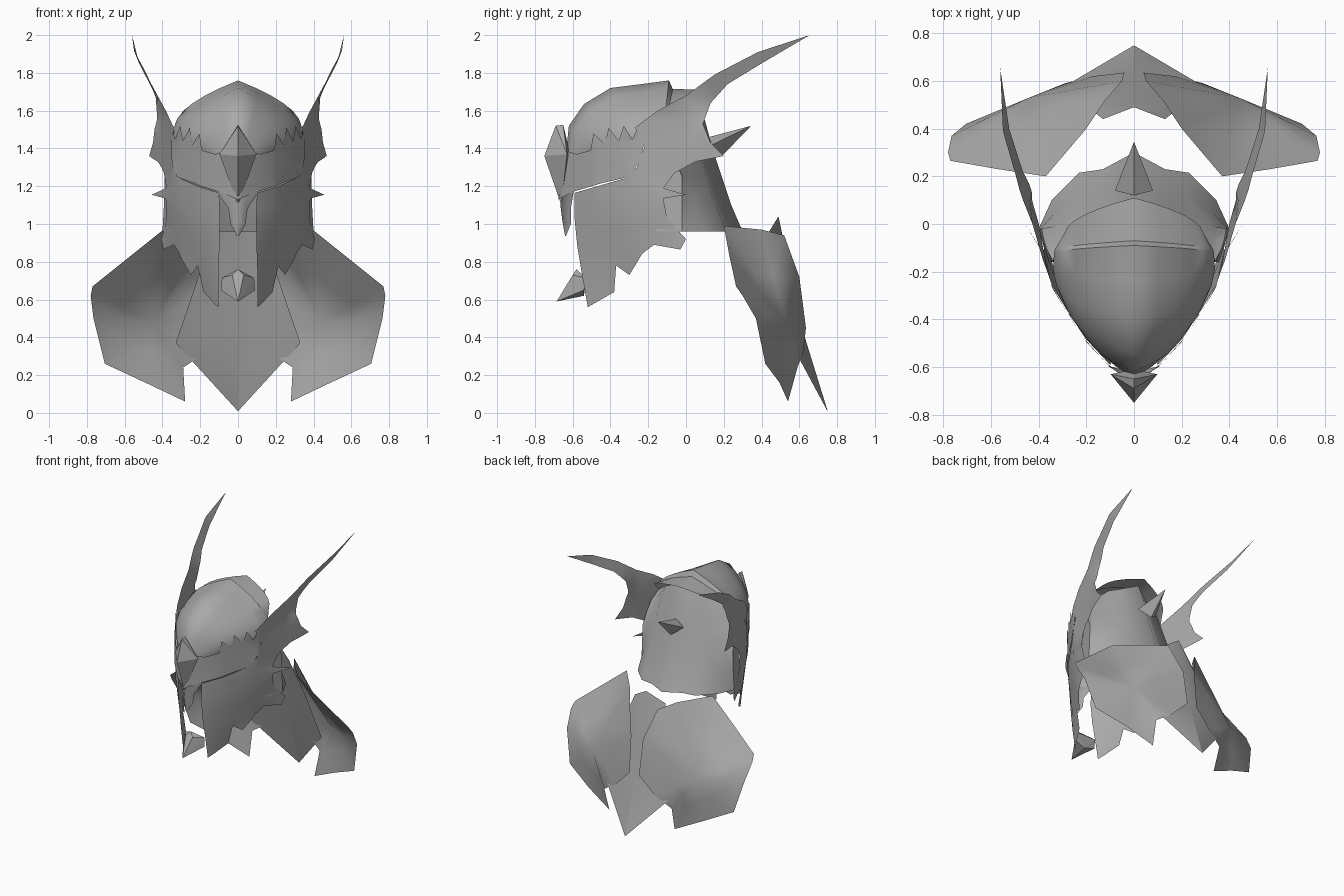
import bpy, bmesh, math
from mathutils import Vector

cube = bpy.data.objects.get("Cube")
if cube:
    bpy.data.objects.remove(cube, do_unlink=True)

steel = bpy.data.materials.new("grey steel")
steel.use_nodes = True
GREY = (0.4, 0.4, 0.4, 1)
steel.diffuse_color = GREY
steel.node_tree.nodes["Principled BSDF"].inputs["Base Color"].default_value = GREY

CORE = Vector((0, -0.15, 1.15))
# half width of the head at each depth, nose tip to horn tip
WIDTH = [(-.66, 0), (-.58, .105), (-.48, .2), (-.35, .285), (-.25, .345),
         (0, .405), (.1, .44), (.2, .468), (.4, .532), (.66, .572)]


def clamp(v):
    return min(1, max(0, v))


def head_x(y, z):
    x = WIDTH[-1][1] if y > 0 else 0
    for (y0, x0), (y1, x1) in zip(WIDTH, WIDTH[1:]):
        if y0 <= y <= y1:
            x = x0 + (x1 - x0) * (y - y0) / (y1 - y0)
    # the jaw narrows downwards towards the front; the cheek spike flares out
    x *= 1 - .7 * max(0, 1.1 - z) * clamp(-y / .35)
    x += .05 * clamp(1 - abs(z - 1.155) / .05) * clamp((y + .14) / .14)
    # the horn blade twists, its leading edge outwards
    return x + .4 * (z - 1.63 - .6 * y) * clamp((z - 1.52) / .15)


def finish(name, bm, mirror=True, smooth=True):
    bmesh.ops.recalc_face_normals(bm, faces=bm.faces[:])
    facing = sum(f.normal.dot(f.calc_center_median() - CORE) * f.calc_area() for f in bm.faces)
    if facing < 0:
        bmesh.ops.reverse_faces(bm, faces=bm.faces[:])
    mesh = bpy.data.meshes.new(name)
    bm.to_mesh(mesh)
    bm.free()
    mesh.materials.append(steel)
    if smooth:
        for p in mesh.polygons:
            p.use_smooth = True
        mesh.set_sharp_from_angle(angle=math.radians(38))
    obj = bpy.data.objects.new(name, mesh)
    bpy.context.scene.collection.objects.link(obj)
    if mirror:
        obj.modifiers.new("mirror", "MIRROR").merge_threshold = 0.002


def plate(name, outline, lift=0):
    """Side outline (y, z) wrapped on to the head, then mirrored."""
    bm = bmesh.new()
    bm.faces.new([bm.verts.new((0, y, z)) for y, z in outline])
    cuts = [((0, y, 0), (0, 1, 0)) for y, _ in WIDTH]
    cuts += [((0, 0, .6 + i * .12), (0, 0, 1)) for i in range(12)]
    for co, no in cuts:
        bmesh.ops.bisect_plane(bm, geom=bm.verts[:] + bm.edges[:] + bm.faces[:],
                               dist=1e-5, plane_co=co, plane_no=no)
    bmesh.ops.triangulate(bm, faces=bm.faces[:])
    for v in bm.verts:
        v.co.x = head_x(v.co.y + lift, v.co.z)
    finish(name, bm)


def sheet(name, rows):
    """Quad grid through rows of points, mirrored."""
    bm = bmesh.new()
    grid = [[bm.verts.new(p) for p in row] for row in rows]
    for a, b in zip(grid, grid[1:]):
        for i in range(len(a) - 1):
            bm.faces.new((a[i], a[i + 1], b[i + 1], b[i]))
    finish(name, bm)


def gem(name, points):
    """Faceted solid through points and their mirror images."""
    bm = bmesh.new()
    for x, y, z in points:
        bm.verts.new((x, y, z))
        if x:
            bm.verts.new((-x, y, z))
    bmesh.ops.convex_hull(bm, input=bm.verts[:])
    finish(name, bm, mirror=False, smooth=False)


# Skull dome: arcs from the central ridge down to the rim
STATIONS = [((-.635, 1.38), (.1, -.565, 1.34)), ((-.62, 1.52), (.2, -.46, 1.37)),
            ((-.54, 1.635), (.28, -.355, 1.4)), ((-.4, 1.72), (.325, -.26, 1.43)),
            ((-.24, 1.74), (.34, -.19, 1.46)), ((-.09, 1.76), (.335, -.12, 1.52)),
            ((-.07, 1.715), (.333, -.11, 1.53)), ((.11, 1.71), (.29, -.035, 1.59))]
rows = []
for (yc, zc), (xr, yr, zr) in STATIONS:
    a, c = Vector((0, yc, zc)), Vector((xr, yr, zr))
    b = Vector((xr * .95, (yc + yr) / 2, zc * .48 + zr * .52))
    rows.append([a * (1 - t) ** 2 + b * 2 * t * (1 - t) + c * t * t
                 for t in (i / 6 for i in range(7))])
sheet("skull_dome", rows)

# Rear shell: shoulders drop at the top, neck slopes out
rows = []
for z, back, wide in ((1.68, .05, .86), (1.55, .1, .92), (1.4, .14, .95),
                      (1.25, .19, .97), (1.1, .24, .98), (.96, .3, 1)):
    rows.append([(x * wide, y, z - drop * max(0, z - 1.3)) for x, y, drop in
                 ((0, back, 0), (.13, back - .07, .1), (.23, back - .085, .2),
                  (.345, back - .2, .4), (.4, min(-.02, back - .2), .5),
                  (.355, -.16, .5))])
sheet("rear_shell", rows)
gem("rear_spike", [(0, .12, 1.46), (.08, .14, 1.42), (0, .19, 1.36), (0, .345, 1.52)])

# Cheek and jaw plate that sweeps back into spikes and a tall horn
plate("cheek_horn", [(-.59, 1.165), (-.33, 1.24), (-.26, 1.3), (-.22, 1.41), (-.27, 1.51),
                     (-.15, 1.6), (0, 1.68), (.15, 1.79), (.38, 1.91), (.655, 2),
                     (.4, 1.85), (.22, 1.74), (.13, 1.64), (.09, 1.53), (.13, 1.43),
                     (.2, 1.36), (.05, 1.33), (-.06, 1.27), (-.12, 1.19), (0, 1.155),
                     (-.12, 1.135), (-.1, 1.03), (0, .92), (-.03, .865), (-.17, .89),
                     (-.23, .845), (-.3, .73), (-.37, .78), (-.38, .64), (-.52, .56),
                     (-.545, .7), (-.575, .88), (-.59, 1.03)],
      lift=.006)

# Brow band with toothed upper edge
plate("brow_band", [(-.675, 1.13), (-.6, 1.17), (-.45, 1.215), (-.3, 1.25), (-.24, 1.34),
                    (-.22, 1.44), (-.26, 1.5), (-.285, 1.45), (-.33, 1.52), (-.355, 1.44),
                    (-.41, 1.51), (-.43, 1.42), (-.49, 1.48), (-.505, 1.39),
                    (-.58, 1.37), (-.675, 1.4)], lift=.015)

# Nose guard, forehead gem and chin point
sheet("nose_guard", [[(0, -.665, 1.19), (.11, -.595, 1.17)],
                     [(0, -.665, 1.1), (.05, -.61, 1.08)],
                     [(0, -.655, 1.02), (.04, -.61, 1.0)],
                     [(0, -.64, .935), (.005, -.635, .937)]])
gem("forehead_gem", [(0, -.69, 1.52), (0, -.65, 1.525), (.098, -.63, 1.37),
                     (0, -.66, 1.1), (0, -.75, 1.36), (0, -.61, 1.36)])
gem("chin_point", [(0, -.58, .76), (.085, -.53, .715), (.09, -.54, .65),
                   (0, -.54, .62), (0, -.685, .59), (.03, -.6, .73)])

# Neck cape: folded centre tail and two broad side panels
sheet("centre_tail", [[(0, .49, 1.04), (.13, .44, .96)],
                      [(0, .555, .72), (.22, .51, .69)],
                      [(0, .62, .43), (.33, .555, .37)],
                      [(0, .75, .01), (.004, .747, .013)]])

RIM = [(.37, .2, .99), (.57, .23, .83), (.77, .265, .67), (.78, .3, .62), (.765, .37, .5),
       (.705, .42, .26), (.49, .495, .16), (.28, .54, .06), (.29, .59, .24),
       (.17, .62, .32), (.04, .635, .45), (.05, .6, .72), (.12, .52, .94), (.2, .4, .97)]
hub = Vector((.44, .53, .48))
bm = bmesh.new()
outer = [bm.verts.new(p) for p in RIM]
inner = [bm.verts.new(hub.lerp(Vector(p), .5)) for p in RIM]
mid = bm.verts.new(hub)
for i in range(len(RIM)):
    j = (i + 1) % len(RIM)
    bm.faces.new((outer[i], outer[j], inner[j], inner[i]))
    bm.faces.new((inner[i], inner[j], mid))
finish("side_cape", bm)
